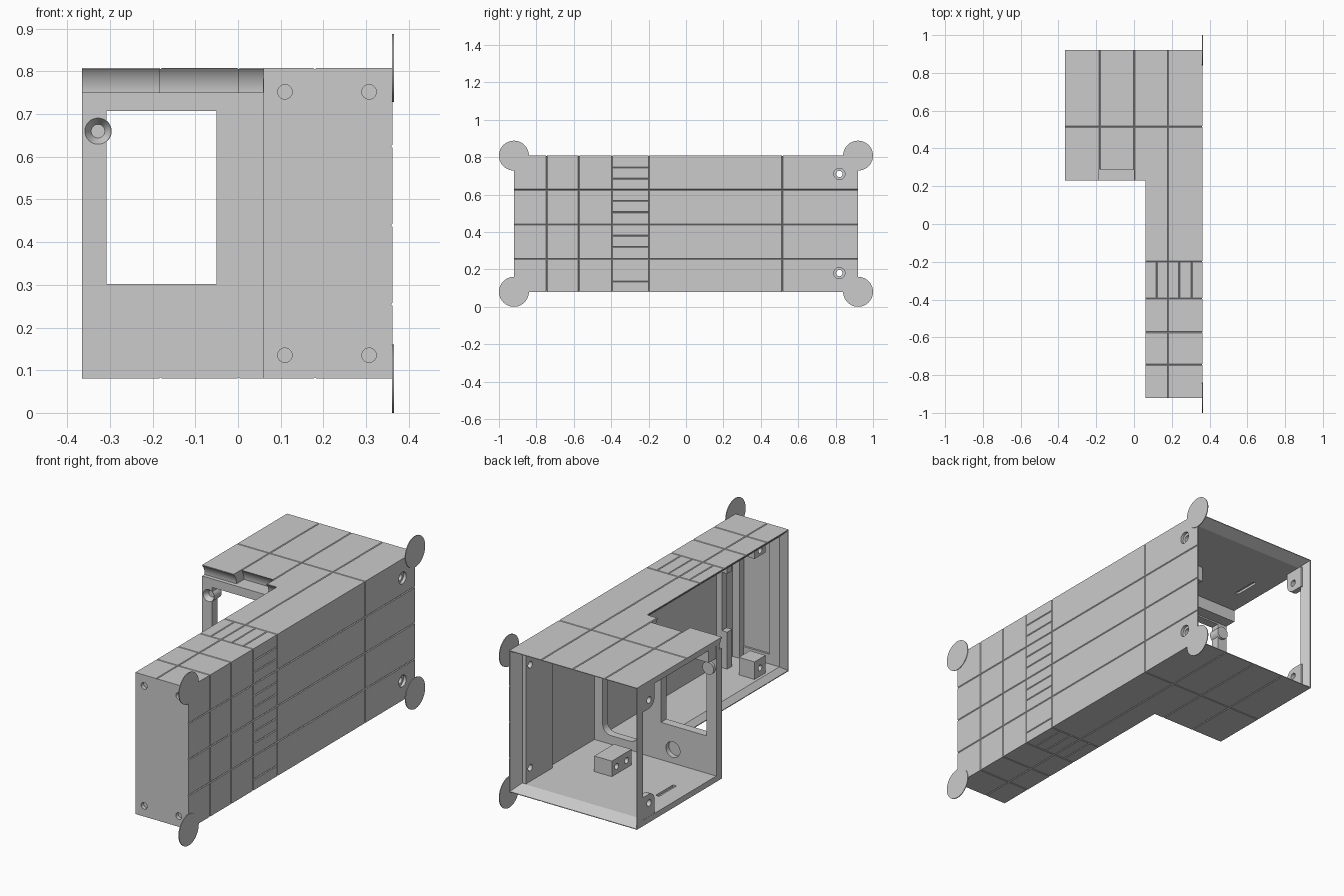
import bpy, bmesh, math
from mathutils import Matrix, Vector

old = bpy.data.objects.get("Cube")
if old:
    bpy.data.objects.remove(old)

grey = bpy.data.materials.new("plain_grey")
grey.use_nodes = True
grey.diffuse_color = (0.6, 0.6, 0.6, 1)
grey.node_tree.nodes["Principled BSDF"].inputs["Base Color"].default_value = (0.6, 0.6, 0.6, 1)

L, R, MID = -0.365, 0.362, 0.06       # left, right, inner body face
FRONT, STEP, BACK = -0.92, 0.23, 0.92
LOW, TOP = 0.08, 0.808
WALL = 0.03


def finish(name, bm):
    bmesh.ops.recalc_face_normals(bm, faces=bm.faces)
    mesh = bpy.data.meshes.new(name)
    bm.to_mesh(mesh)
    bm.free()
    mesh.materials.append(grey)
    ob = bpy.data.objects.new(name, mesh)
    bpy.context.scene.collection.objects.link(ob)
    return ob


def box(name, x, y, z):
    bm = bmesh.new()
    bmesh.ops.create_cube(bm, size=1)
    for v in bm.verts:
        v.co = Vector([(a + b) / 2 + c * (b - a) for (a, b), c in zip((x, y, z), v.co)])
    return finish(name, bm)


def cylinder(name, centre, r, depth, axis, r2=None, sides=32):
    turn = Matrix() if axis == 'Z' else Matrix.Rotation(math.pi / 2, 4, 'Y' if axis == 'X' else 'X')
    bm = bmesh.new()
    bmesh.ops.create_cone(bm, cap_ends=True, segments=sides, radius1=r,
                          radius2=r if r2 is None else r2, depth=depth,
                          matrix=Matrix.Translation(centre) @ turn)
    return finish(name, bm)


def loft(name, ring_a, ring_b):
    bm = bmesh.new()
    a, b = [[bm.verts.new(p) for p in ring] for ring in (ring_a, ring_b)]
    bm.faces.new(a)
    bm.faces.new(b)
    for i in range(len(a)):
        j = (i + 1) % len(a)
        bm.faces.new((a[i], a[j], b[j], b[i]))
    return finish(name, bm)


def cut(ob, *cutters):
    for c in cutters:
        mod = ob.modifiers.new("cut", 'BOOLEAN')
        mod.operation, mod.solver, mod.object = 'DIFFERENCE', 'EXACT', c
        bpy.context.view_layer.objects.active = ob
        bpy.ops.object.modifier_apply(modifier=mod.name)
        bpy.data.objects.remove(c)


# L-shaped shell
plan = [(L, STEP), (MID, STEP), (MID, FRONT), (R, FRONT), (R, BACK), (L, BACK)]
shell = loft("shell", [(x, y, LOW) for x, y in plan], [(x, y, TOP) for x, y in plan])
zin = (LOW + WALL, TOP - WALL)
cut(shell,
    box("c", (L + WALL, R - WALL), (STEP + 0.045, 1), zin),
    box("c", (MID - 0.02, R - WALL), (FRONT + 0.04, STEP + 0.001), zin),
    box("c", (MID + 0.001, R - WALL), (STEP - 0.01, STEP + 0.1), zin),
    box("c", (L - 0.1, L + 0.1), (STEP + 0.045, BACK - 0.05), zin),
    box("c", (0.14, 0.31), (FRONT + 0.03, FRONT + 0.1), (0.16, 0.73)))


# Flared rims of the two openings
def rect(a0, a1, b0, b1, place):
    return [place(a, b) for a, b in ((a0, b0), (a1, b0), (a1, b1), (a0, b1))]


e = 0.003
cut(shell,
    loft("c", rect(L + WALL, R - WALL, *zin, lambda a, b: (a, BACK - 0.06, b)),
         rect(L + e, R - e, LOW + e, TOP - e, lambda a, b: (a, BACK + 0.001, b))),
    loft("c", rect(FRONT + 0.04, STEP - e, *zin, lambda a, b: (MID + 0.025, a, b)),
         rect(FRONT + e, STEP - e, LOW + e, TOP - e, lambda a, b: (MID - 0.001, a, b))))

# Window, blind recess, screw holes in the front end, slots in floor and ceiling
cut(shell, box("c", (-0.308, -0.05), (0.1, 0.4), (0.302, 0.707)),
    cylinder("c", (-0.118, STEP + 0.045, 0.18), 0.04, 0.05, 'Y'))
for x in (0.11, 0.307):
    for z in (0.135, 0.752):
        cut(shell, cylinder("c", (x, FRONT, z), 0.017, 0.04, 'Y'))
for z in zin:
    cut(shell, box("c", (-0.275, -0.255), (0.47, 0.61), (z - 0.012, z + 0.012)))

# Hollow groove along the top front edge, set back in the middle
header = box("window_header", (L + 0.001, MID - 0.001), (STEP + 0.001, 0.335), (0.715, TOP - 0.004))
LEDGE = 0.751
for ob in (header, shell):
    for x0, x1, y in ((L - 0.01, -0.18, 0.171), (-0.003, MID + 0.0005, 0.171), (-0.184, -0.0005, 0.231)):
        groove = cylinder("c", ((x0 + x1) / 2, y, LEDGE - 0.0003), 0.08, x1 - x0, 'X', sides=64)
        cut(groove, box("c", (-1, 1), (0, 1), (0, LEDGE)))
        cut(ob, groove)


# V-shaped panel seams, centred just outside the skin
def seam(centre, length, axis):
    r = 0.0044 if axis == 'Y' else 0.0041
    cut(shell, cylinder("c", centre, r, length, axis, sides=4))


SKIN, PLATES = R + 0.0009, (LOW - 0.0009, TOP + 0.0009)
for y in (-0.745, -0.573, -0.395, -0.198, 0.515):
    seam((SKIN, y, 0.5), 1, 'Z')
    for z in PLATES:
        seam((0, y, z), 1, 'X')
for z in (0.255, 0.44, 0.625):
    seam((SKIN, 0, z), 2, 'Y')
ladder_y, ladder = -0.2965, 0.198
for z in (0.135, 0.32, 0.38, 0.505, 0.565, 0.685, 0.745):
    seam((SKIN, ladder_y, z), ladder, 'Y')
for z in PLATES:
    seam((0.18, 0, z), 2, 'Y')
    for x in (0.0012, -0.1815):
        seam((x, 0.6, z), 0.9, 'Y')
    for x in (0.12, 0.24, 0.305):
        seam((x, ladder_y, z), ladder, 'Y')

# Bolt socket beside the window
sx, sz = -0.328, 0.66
cut(shell, cylinder("c", (sx, STEP + 0.03, sz), 0.0315, 0.12, 'Y'))
socket = cylinder("bolt_socket", (sx, STEP + 0.0295, sz), 0.032, 0.06, 'Y')
cut(socket, cylinder("c", (sx, STEP + 0.012, sz), 0.016, 0.026, 'Y', r2=0.031))

# Inner pad on the right wall and corner tabs on the open side, drilled in line
pad = box("inner_pad", (R - 0.05, R - WALL + 0.005), (0.64, 0.855), zin)
drilled = [shell, pad]
for z, (z0, z1), tag in ((0.71, (0.71, zin[1]), "upper"), (0.18, (zin[0], 0.18), "lower")):
    xr = (L + 0.001, L + WALL)
    drilled += [box(tag + "_tab_arm", xr, (0.775, 0.88), (z0, z1)),
                box(tag + "_tab_web", xr, (0.82, 0.88), (z - 0.045, z + 0.045)),
                cylinder(tag + "_tab", (L + 0.0155, 0.82, z), 0.045, 0.029, 'X')]
for ob in drilled:
    for z in (0.18, 0.71):
        cut(ob, cylinder("c", (0, 0.82, z), 0.017, 2, 'X'))
for z in (0.18, 0.71):
    cut(shell, cylinder("c", (R, 0.82, z), 0.03, 0.03, 'X'))

# Partition with a rounded opening between head and body
partition = box("partition", (MID - 0.002, R - WALL + 0.002), (STEP, STEP + 0.04),
                (zin[0] - 0.005, zin[1] + 0.005))
ring = []
for k, (cx, cz) in enumerate(((0.24, 0.68), (0.13, 0.68), (0.13, 0.20), (0.24, 0.20))):
    for i in range(7):
        t = math.pi / 2 * (k + i / 6)
        ring.append((cx + 0.045 * math.cos(t), cz + 0.045 * math.sin(t)))
cut(partition, loft("c", [(x, 0.1, z) for x, z in ring], [(x, 0.4, z) for x, z in ring]))

# Wall ribs
rib = box("wall_rib", (0.27, R - WALL + 0.005), (-0.76, -0.72), (zin[0] - 0.005, zin[1] + 0.005))
cut(rib, box("c", (0.2, 0.3), (-1, 0), (0.3, 0.6)))
box("end_rib", (0.29, R - WALL + 0.005), (-0.885, -0.85), (zin[0] - 0.005, zin[1] + 0.005))

# Screw blocks on floor and ceiling
for head, end, tag in (((zin[0] - 0.005, 0.19), (zin[0] - 0.005, 0.2), "floor"),
                       ((0.7, zin[1] + 0.005), (0.73, zin[1] + 0.005), "ceiling")):
    block = box(tag + "_block", (0.03, 0.13), (0.4, 0.56), head)
    for y in (0.44, 0.52):
        cut(block, cylinder("c", (0.03, y, sum(head) / 2), 0.015, 0.06, 'X'))
    block = box(tag + "_end_block", (0.1, 0.19), (-0.79, -0.7), end)
    cut(block, cylinder("c", (0.1, -0.745, sum(end) / 2), 0.015, 0.06, 'X'))

# Thin corner discs
for y in (FRONT, BACK):
    for z in (LOW, TOP):
        cylinder("corner_disc", (R + 0.001, y, z), 0.08, 0.004, 'X', sides=48)

for ob in list(bpy.context.scene.objects):
    if ob.type == 'MESH' and ob.data.materials and ob.data.materials[0] == grey:
        bpy.ops.object.select_all(action='DESELECT')
        ob.select_set(True)
        bpy.context.view_layer.objects.active = ob
        bpy.ops.object.shade_smooth_by_angle(angle=math.radians(18))
